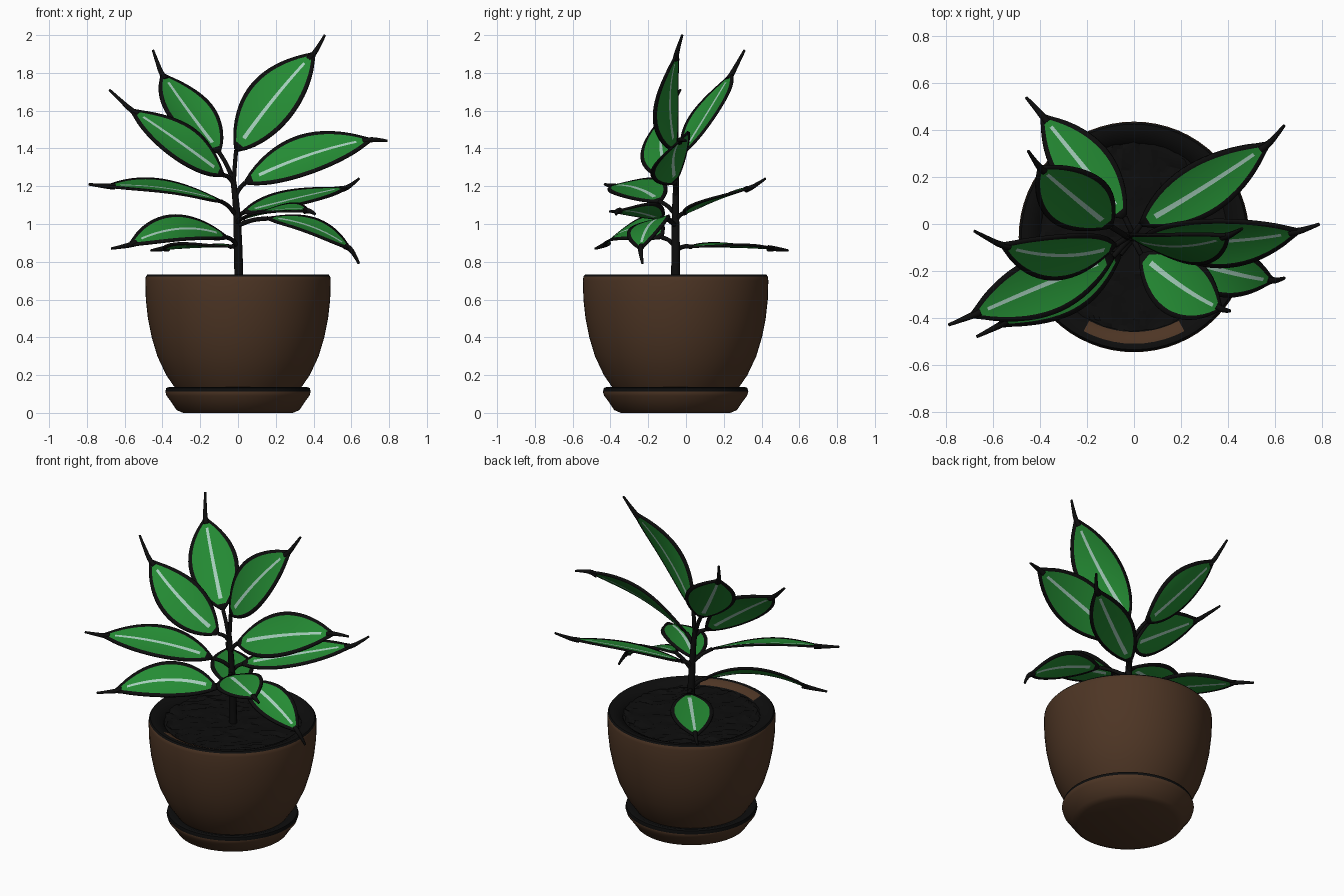
import bpy, bmesh, math, random
from mathutils import Vector

random.seed(3)
if "Cube" in bpy.data.objects:
    bpy.data.objects.remove(bpy.data.objects["Cube"])

CENTRE_Y = -0.055


def material(name, rgb):
    m = bpy.data.materials.new(name)
    m.use_nodes = True
    m.diffuse_color = (*rgb, 1)
    bsdf = m.node_tree.nodes["Principled BSDF"]
    bsdf.inputs["Base Color"].default_value = (*rgb, 1)
    bsdf.inputs["Roughness"].default_value = 0.8
    return m


BLACK = material("ink black", (0.004, 0.004, 0.004))
GREEN = material("leaf green", (0.018, 0.26, 0.034))
PALE = material("pale vein green", (0.38, 0.62, 0.50))
BROWN = material("clay brown", (0.075, 0.036, 0.018))


def make_object(name, bm, mats, smooth=40):
    bmesh.ops.recalc_face_normals(bm, faces=bm.faces)
    mesh = bpy.data.meshes.new(name)
    bm.to_mesh(mesh)
    bm.free()
    for m in mats:
        mesh.materials.append(m)
    ob = bpy.data.objects.new(name, mesh)
    bpy.context.collection.objects.link(ob)
    bpy.ops.object.select_all(action='DESELECT')
    ob.select_set(True)
    bpy.context.view_layer.objects.active = ob
    bpy.ops.object.shade_smooth_by_angle(angle=math.radians(smooth))
    return ob


def lathe(name, profile, mats, rule, steps=64):
    """Spin an (r, z) profile about the pot axis; rule(r, z, angle) picks the colour."""
    bm = bmesh.new()
    rings = []
    for r, z in profile:
        rings.append([bm.verts.new((r * math.cos(a), r * math.sin(a) + CENTRE_Y, z))
                      for a in (math.tau * i / steps for i in range(steps))])
    for k in range(len(rings) - 1):
        r = (profile[k][0] + profile[k + 1][0]) / 2
        z = (profile[k][1] + profile[k + 1][1]) / 2
        for i in range(steps):
            j = (i + 1) % steps
            f = bm.faces.new((rings[k][i], rings[k][j], rings[k + 1][j], rings[k + 1][i]))
            f.material_index = rule(r, z, math.tau * (i + 0.5) / steps)
    bm.faces.new(rings[0][::-1])
    bm.faces.new(rings[-1]).material_index = rule(0, profile[-1][1], 0)
    return make_object(name, bm, mats)


# Pot: brown wall, black rim, one bare clay patch inside the front rim
def pot_colour(r, z, a):
    front = abs(a - 1.5 * math.pi) < 0.45
    if z > 0.70 and r < 0.455 and front:
        return 0
    return 1 if z > 0.715 or (z > 0.6 and r < 0.46) else 0


lathe("pot", [(0.31, 0.10), (0.335, 0.135), (0.38, 0.20), (0.427, 0.30), (0.457, 0.40),
              (0.477, 0.50), (0.488, 0.60), (0.491, 0.70), (0.488, 0.722), (0.48, 0.732),
              (0.455, 0.732), (0.405, 0.709), (0.39, 0.68)],
      [BROWN, BLACK], pot_colour)

# Saucer: black upper lip
lathe("saucer", [(0.29, 0), (0.325, 0.015), (0.355, 0.06), (0.378, 0.09), (0.385, 0.112),
                 (0.38, 0.132), (0.365, 0.137), (0.33, 0.125)],
      [BROWN, BLACK], lambda r, z, a: 1 if z > 0.115 else 0)

# Soil: slightly lumpy disc
bm = bmesh.new()
bmesh.ops.create_grid(bm, x_segments=26, y_segments=26, size=0.41)
for v in bm.verts:
    x, y = v.co.x / 0.41, v.co.y / 0.41
    v.co = (0.41 * x * math.sqrt(1 - y * y / 2), 0.41 * y * math.sqrt(1 - x * x / 2) + CENTRE_Y,
            0.70 + random.uniform(-0.008, 0.008))
make_object("soil", bm, [BLACK], 20)


def tube(name, paths, radius):
    """Smooth round tubes along lists of (point, relative radius)."""
    cu = bpy.data.curves.new(name, 'CURVE')
    cu.dimensions = '3D'
    cu.bevel_depth = radius
    cu.bevel_resolution = 2
    cu.resolution_u = 6
    cu.use_fill_caps = True
    for path in paths:
        sp = cu.splines.new('BEZIER')
        sp.bezier_points.add(len(path) - 1)
        for bp, (p, r) in zip(sp.bezier_points, path):
            bp.co, bp.radius = p, r
            bp.handle_left_type = bp.handle_right_type = 'AUTO'
    cu.materials.append(BLACK)
    ob = bpy.data.objects.new(name, cu)
    bpy.context.collection.objects.link(ob)


# Main stem
tube("stem", [[((0.005, CENTRE_Y, 0.68), 1.2), ((0.0, -0.055, 0.9), 1.1),
               ((-0.01, -0.055, 1.1), 0.9), ((-0.03, -0.05, 1.27), 0.7)]], 0.02)


def leaf(name, stem_z, base, mid, end, tip, width, facing):
    """Inked blade with a pale midrib, on a stalk and ending in a curled tail."""
    p0, m, p2, tip = map(Vector, (base, mid, end, tip))
    ctrl = 2 * m - (p0 + p2) / 2
    hint = Vector(facing)
    rows = 18
    bm = bmesh.new()
    grid = []
    for i in range(rows + 1):
        t = i / rows
        p = (1 - t) ** 2 * p0 + 2 * t * (1 - t) * ctrl + t * t * p2
        d = ((1 - t) * (ctrl - p0) + t * (p2 - ctrl)).normalized()
        n = (hint - hint.dot(d) * d).normalized()
        side = d.cross(n)
        w = max(0.012, width / 2 * max(0, math.sin(math.pi * t ** 0.92)) ** 0.75)
        inner = max(w - 0.021, w * 0.4)
        rib = min(0.011, inner * 0.5) * (1.15 - 0.5 * t)
        offsets = (-w, -inner, -(inner + rib) / 2, -rib, rib, (inner + rib) / 2, inner, w)
        grid.append([bm.verts.new(p + side * u + n * (0.9 * u * u)) for u in offsets])
    for i in range(rows):
        for j in range(7):
            f = bm.faces.new((grid[i][j], grid[i][j + 1], grid[i + 1][j + 1], grid[i + 1][j]))
            if j in (0, 6) or i in (0, rows - 1):
                f.material_index = 1
            elif j == 3 and 2 <= i < rows - 2:
                f.material_index = 2
    ob = make_object(name, bm, [GREEN, BLACK, PALE])
    mod = ob.modifiers.new("thickness", 'SOLIDIFY')
    mod.thickness = 0.012
    mod.offset = 0

    # Stalk and tail
    start = Vector((-0.03 * max(0, stem_z - 0.9) / 0.37, CENTRE_Y, stem_z))
    bend = start.lerp(p0, 0.5) + Vector((0, 0, 0.01))
    back = p2.lerp(m, 0.12)
    curl = p2.lerp(tip, 0.5) + (p2 - m).normalized() * 0.008
    tube(name + "_stalk_and_tail", [[(start, 1), (bend, 0.9), (p0, 0.9)],
                                    [(back, 1.3), (p2, 1.1), (curl, 0.75), (tip, 0.5)]], 0.013)


leaf("top_leaf", 1.20, (-0.01, -0.06, 1.39), (0.19, -0.09, 1.66), (0.40, -0.05, 1.90),
     (0.46, -0.02, 2.0), 0.30, (-0.34, -0.91, 0.25))
leaf("upper_back_leaf", 1.24, (-0.10, -0.01, 1.38), (-0.26, 0.12, 1.59), (-0.40, 0.24, 1.79),
     (-0.45, 0.31, 1.92), 0.29, (0.43, -0.75, 0.5))
leaf("upper_right_leaf", 1.22, (-0.08, -0.09, 1.26), (-0.31, -0.13, 1.43), (-0.56, -0.09, 1.60),
     (-0.68, -0.03, 1.71), 0.27, (0.4, -0.7, 0.6))
leaf("upper_left_leaf", 1.14, (0.04, -0.06, 1.22), (0.37, -0.07, 1.36), (0.70, -0.03, 1.445),
     (0.79, 0.0, 1.44), 0.29, (-0.2, -0.7, 0.65))
leaf("middle_right_leaf", 1.05, (-0.09, -0.14, 1.12), (-0.39, -0.26, 1.185), (-0.69, -0.39, 1.20),
     (-0.79, -0.43, 1.21), 0.27, (0.0, -0.3, 0.95))
leaf("middle_back_leaf", 1.02, (0.03, 0.0, 1.06), (0.30, 0.16, 1.13), (0.57, 0.34, 1.19),
     (0.64, 0.42, 1.24), 0.24, (-0.1, -0.35, 0.93))
leaf("middle_front_leaf", 1.0, (0.03, -0.13, 1.03), (0.21, -0.27, 1.07), (0.37, -0.36, 1.07),
     (0.41, -0.37, 1.05), 0.27, (0.0, -0.2, 1.0))
leaf("lower_left_leaf", 0.99, (0.16, -0.13, 1.03), (0.39, -0.20, 0.98), (0.59, -0.24, 0.87),
     (0.64, -0.23, 0.79), 0.23, (0.45, -0.4, 0.8))
leaf("lower_right_leaf", 0.88, (-0.06, -0.13, 0.93), (-0.31, -0.28, 0.97), (-0.57, -0.43, 0.89),
     (-0.67, -0.48, 0.87), 0.25, (0.15, -0.5, 0.85))
leaf("lower_back_leaf", 0.86, (-0.04, 0.03, 0.88), (-0.22, 0.25, 0.88), (-0.39, 0.46, 0.87),
     (-0.46, 0.54, 0.86), 0.25, (0.0, 0.05, 1.0))
